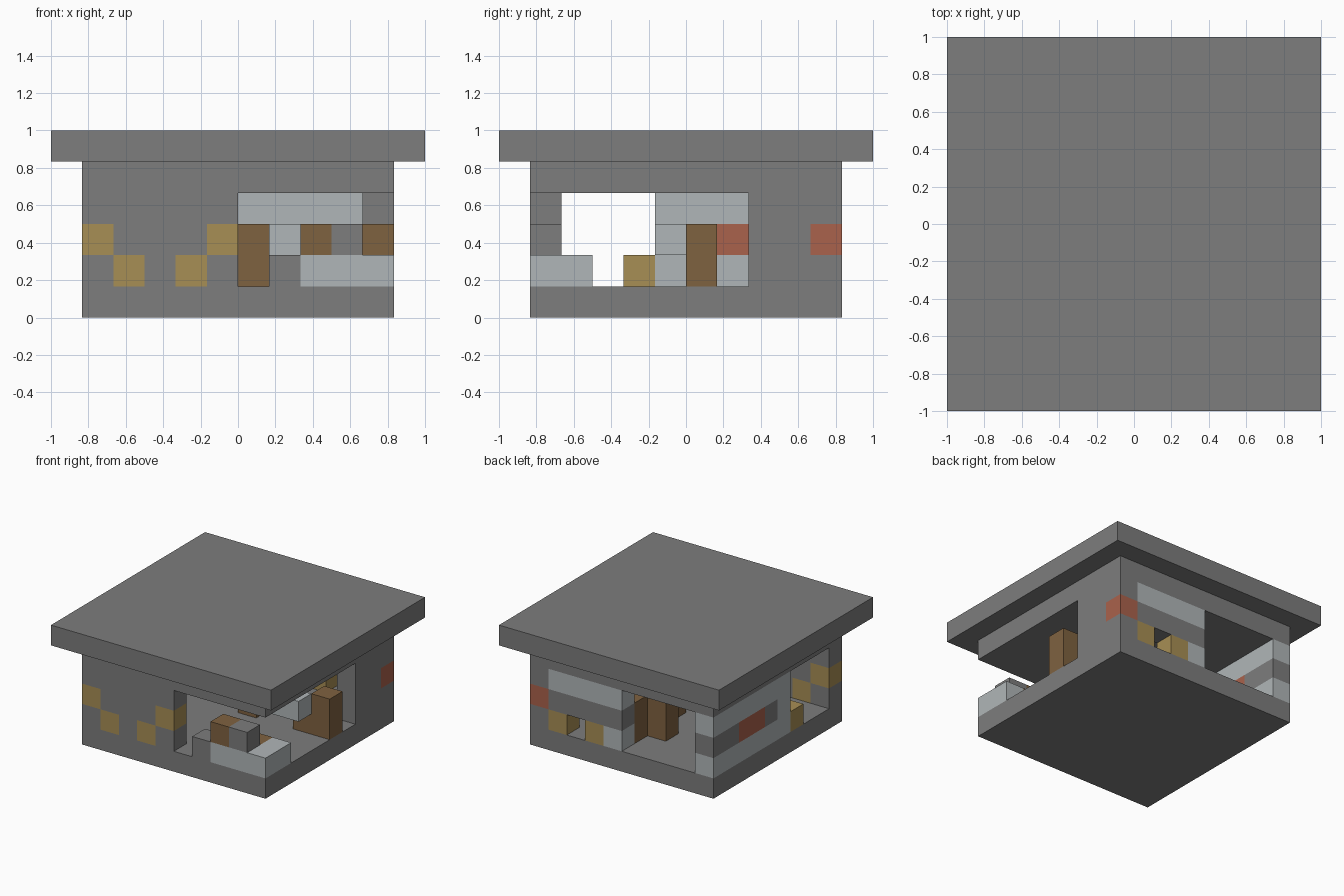
import bpy, bmesh, math
from mathutils import Vector

if "Cube" in bpy.data.objects:
    bpy.data.objects.remove(bpy.data.objects["Cube"], do_unlink=True)

UNIT = 1 / 6          # edge of one building block
HALF = 5              # half the body width in blocks


def material(name, rgb):
    mat = bpy.data.materials.new(name)
    mat.use_nodes = True
    mat.diffuse_color = (*rgb, 1)
    mat.node_tree.nodes["Principled BSDF"].inputs["Base Color"].default_value = (*rgb, 1)
    return mat


COLOURS = {
    "stone": material("stone grey", (0.205, 0.205, 0.205)),
    "pale": material("pale grey", (0.434, 0.468, 0.479)),
    "sand": material("sandy yellow", (0.386, 0.271, 0.089)),
    "wood": material("wood brown", (0.212, 0.122, 0.051)),
    "brick": material("brick red", (0.402, 0.122, 0.072)),
}
NAMES = list(COLOURS)
blocks = {}           # cell -> (part, colour)


def span(r):
    return range(r, r + 1) if isinstance(r, int) else range(r[0], r[1] + 1)


def fill(part, colour, x, y, z):
    """Fill an inclusive range of cells with one colour."""
    for i in span(x):
        for j in span(y):
            for k in span(z):
                blocks[i, j, k] = (part, colour)


# Floor, ceiling and overhanging roof
fill("floor", "stone", (0, 9), (0, 9), 0)
fill("ceiling", "stone", (0, 9), (0, 9), 4)
fill("roof", "stone", (-1, 10), (-1, 10), 5)

# Front wall with scattered sandy blocks
fill("front_wall", "stone", (0, 4), 0, (1, 3))
for x, z in ((0, 2), (1, 1), (3, 1), (4, 2)):
    fill("front_wall", "sand", x, 0, z)

# Side wall on -x: pale with a stone and brick band, and a low sandy block
fill("right_wall", "pale", 0, (4, 9), (1, 3))
fill("right_wall", "stone", 0, (5, 9), 2)
fill("right_wall", "brick", 0, (6, 7), 2)
fill("right_wall", "sand", 0, 3, 1)

# Side wall on +x with a brick corner
fill("left_wall", "stone", 9, (7, 9), (1, 3))
fill("left_wall", "brick", 9, 9, 2)

# Back wall: pale band, stone band, and a small window between sandy blocks
fill("back_wall", "pale", (5, 8), 9, 3)
fill("back_wall", "stone", (5, 8), 9, 2)
fill("back_wall", "pale", 5, 9, 1)
for x in (6, 8):
    fill("back_wall", "sand", x, 9, 1)

# Low corner counter
fill("counter", "stone", 6, 0, 1)
fill("counter", "pale", (7, 9), 0, 1)
fill("counter", "pale", 9, 1, 1)
fill("counter", "wood", 7, 0, 2)
fill("counter", "stone", 8, 0, 2)

# Furniture inside
fill("stool", "wood", 8, 1, 1)
fill("table_top", "pale", (6, 8), 4, 2)
fill("chair_seat", "wood", 8, 5, 1)
fill("chair_back", "wood", 9, 5, (1, 2))
fill("side_chair", "wood", 5, 5, (1, 2))
fill("cabinet", "wood", 4, 7, (1, 2))
fill("cupboard", "wood", 5, 8, (1, 2))


def build(part):
    """Make the exposed faces of one part and merge them into large flat faces."""
    bm = bmesh.new()
    for cell, (owner, colour) in blocks.items():
        if owner != part:
            continue
        centre = Vector(cell) + Vector((0.5 - HALF, 0.5 - HALF, 0.5))
        for axis in range(3):
            for side in (-1, 1):
                n = Vector((0, 0, 0))
                n[axis] = side
                if tuple(int(c + d) for c, d in zip(cell, n)) in blocks:
                    continue
                u = Vector((0, 0, 0))
                u[(axis + 1) % 3] = 0.5
                v = n.cross(u)
                mid = centre + n * 0.5
                ring = (mid - u - v, mid + u - v, mid + u + v, mid - u + v)
                face = bm.faces.new([bm.verts.new(p * UNIT) for p in ring])
                face.material_index = NAMES.index(colour)
    bmesh.ops.remove_doubles(bm, verts=bm.verts[:], dist=0.001)
    bmesh.ops.dissolve_limit(bm, angle_limit=math.radians(1), verts=bm.verts[:],
                             edges=bm.edges[:], delimit={'MATERIAL'})
    mesh = bpy.data.meshes.new(part)
    bm.to_mesh(mesh)
    bm.free()
    for mat in COLOURS.values():
        mesh.materials.append(mat)
    bpy.context.collection.objects.link(bpy.data.objects.new(part, mesh))


for part in dict.fromkeys(owner for owner, _ in blocks.values()):
    build(part)
